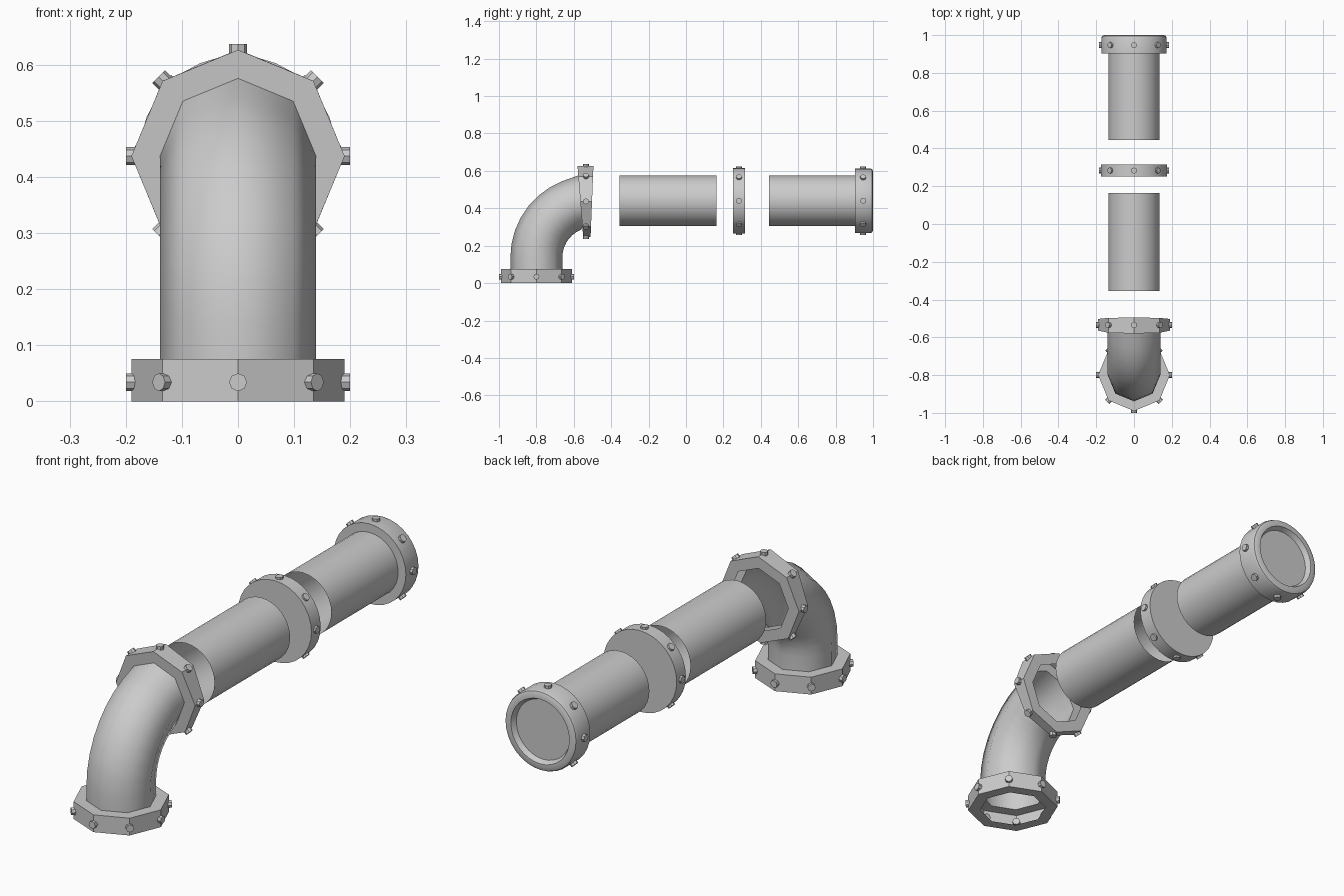
import bpy, bmesh, math
from mathutils import Vector, Matrix

if "Cube" in bpy.data.objects:
    bpy.data.objects.remove(bpy.data.objects["Cube"])

AXIS_Z = 0.44


def finish(name, bm, angle=None):
    mesh = bpy.data.meshes.new(name)
    bm.to_mesh(mesh)
    bm.free()
    ob = bpy.data.objects.new(name, mesh)
    bpy.context.collection.objects.link(ob)
    if angle:
        bpy.ops.object.select_all(action='DESELECT')
        ob.select_set(True)
        bpy.context.view_layer.objects.active = ob
        bpy.ops.object.shade_smooth_by_angle(angle=math.radians(angle))
    return ob


def loft(bm, rings):
    """Bridge successive vertex rings; a one-vertex ring closes the end."""
    out = []
    for a, b in zip(rings, rings[1:]):
        n = max(len(a), len(b))
        band = []
        for i in range(n):
            j = (i + 1) % n
            vs = []
            for v in (a[i % len(a)], a[j % len(a)], b[j % len(b)], b[i % len(b)]):
                if v not in vs:
                    vs.append(v)
            band.append(bm.faces.new(vs))
        out.append(band)
    return out


def revolve_y(name, profile, n=32):
    bm = bmesh.new()
    rings = []
    for r, y in profile:
        count = n if r > 0 else 1
        rings.append([bm.verts.new((r * math.cos(2 * math.pi * i / count), y,
                                    AXIS_Z + r * math.sin(2 * math.pi * i / count)))
                      for i in range(count)])
    loft(bm, rings)
    bmesh.ops.recalc_face_normals(bm, faces=bm.faces)
    return finish(name, bm, 30)


def bolts(name, center, v, r0, r1):
    """Eight radial bolts around a centre, in the plane of x and v."""
    bm = bmesh.new()
    c, v = Vector(center), Vector(v).normalized()
    for i in range(8):
        a = i * math.pi / 4
        d = Vector((math.cos(a), 0, 0)) + v * math.sin(a)
        m = Matrix.Translation(c + d * (r0 + r1) / 2) @ d.to_track_quat('Z', 'Y').to_matrix().to_4x4()
        bmesh.ops.create_cone(bm, cap_ends=True, segments=8, radius1=0.016,
                              radius2=0.016, depth=r1 - r0, matrix=m)
    finish(name, bm)


# Elbow: octagonal pipe with a hollow flange on each end
R, F = 0.139, 0.19
DOWN = (0, -1, 0)
stations = [((0, -0.8, 0), DOWN, R), ((0, -0.8, 0), DOWN, F),
            ((0, -0.8, 0.075), DOWN, F), ((0, -0.8, 0.075), DOWN, R)]
for k in range(8):
    t = math.radians(180 - k * 68 / 7)
    d = (0, math.cos(t), math.sin(t))
    stations.append(((0, -0.5 + 0.3 * d[1], 0.137 + 0.3 * d[2]), d, R))
back, face = (0, -0.03, 0.375), (0, 0.015, 0.375)
stations += [((0, -0.565, 0.437), back, R), ((0, -0.565, 0.437), back, F),
             ((0, -0.5025, 0.437), face, F), ((0, -0.5025, 0.437), face, R)]
bm = bmesh.new()
rings = []
for c, v, r in stations:
    c, v = Vector(c), Vector(v).normalized()
    rings.append([bm.verts.new(c + r * (Vector((math.cos(i * math.pi / 4), 0, 0))
                                        + v * math.sin(i * math.pi / 4))) for i in range(8)])
bands = loft(bm, rings)
for band in bands[3:-3]:
    for f in band:
        f.smooth = True
bmesh.ops.recalc_face_normals(bm, faces=bm.faces)
finish("elbow_pipe", bm)
bolts("elbow_base_bolts", (0, -0.8, 0.034), DOWN, 0.165, 0.2)
bolts("elbow_top_bolts", (0, -0.535, 0.437), (0, 0, 1), 0.165, 0.2)

# Straight open pipe
revolve_y("straight_pipe", [(0.136, -0.355), (0.136, 0.163)])

# Solid joining collar
revolve_y("collar", [(0, 0.252), (0.176, 0.252), (0.176, 0.315), (0, 0.315)])
bolts("collar_bolts", (0, 0.283, AXIS_Z), (0, 0, 1), 0.15, 0.184)

# End pipe with rounded flange and recessed closing plate
revolve_y("end_pipe", [(0.136, 0.445), (0.136, 0.903), (0.173, 0.903), (0.173, 0.985),
                       (0.169, 0.995), (0.158, 1.0), (0.14, 1.0), (0.129, 0.978), (0, 0.978)])
bolts("end_pipe_bolts", (0, 0.947, AXIS_Z), (0, 0, 1), 0.15, 0.184)
